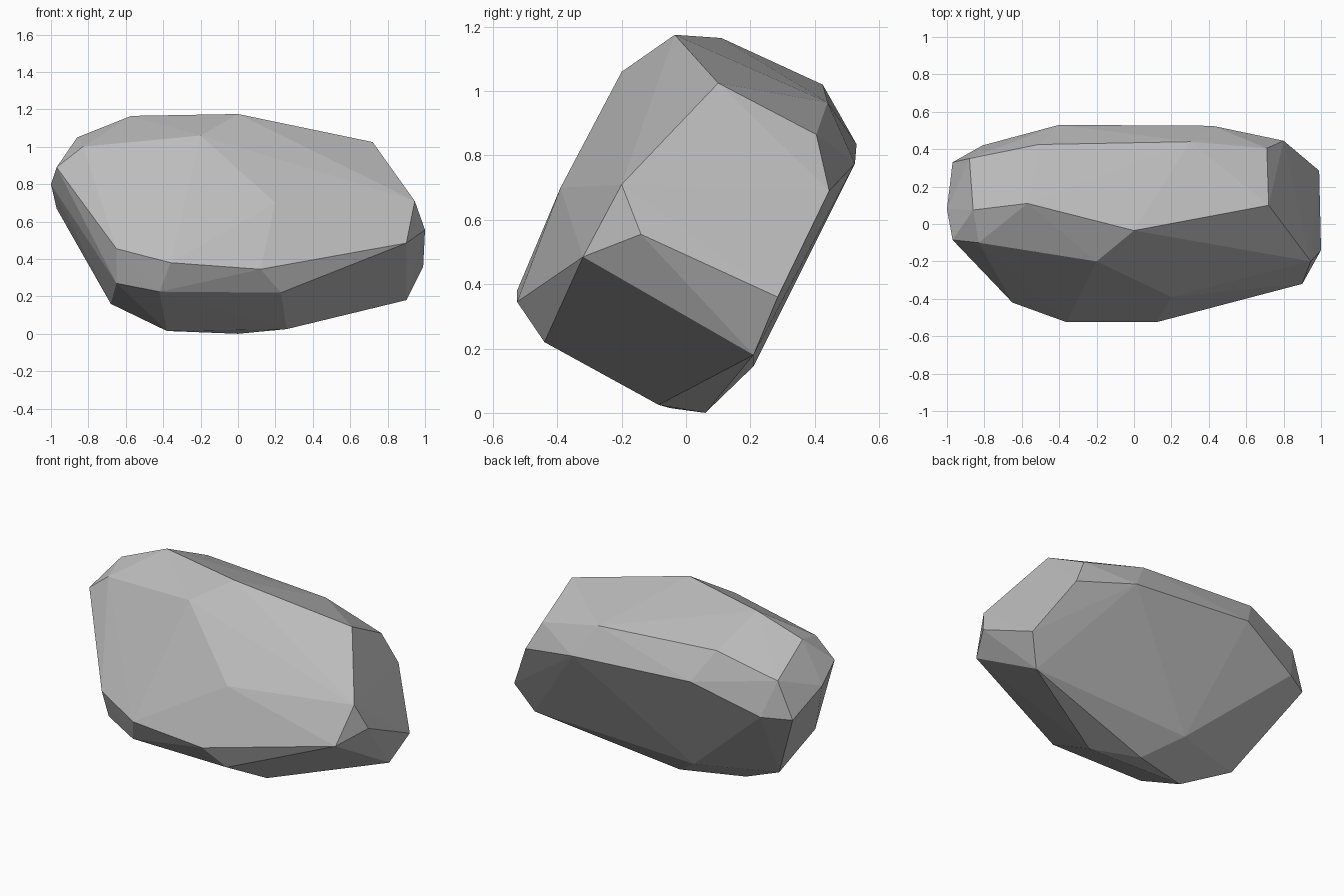
import bpy
import bmesh

default_cube = bpy.data.objects.get("Cube")
if default_cube:
    bpy.data.objects.remove(default_cube, do_unlink=True)


def make_material(name, color):
    material = bpy.data.materials.new(name)
    material.use_nodes = True
    material.diffuse_color = color
    material.node_tree.nodes["Principled BSDF"].inputs["Base Color"].default_value = color
    return material


def build_faceted_stone(name, corner_groups, material):
    """Wrap a convex flat-faced skin around corners given in hundredths."""
    bm = bmesh.new()
    for corners in corner_groups.values():
        for corner in corners:
            bm.verts.new([value / 100 for value in corner])
    hull = bmesh.ops.convex_hull(bm, input=bm.verts[:])
    unused = {v for v in hull["geom_interior"] + hull["geom_unused"]
              if isinstance(v, bmesh.types.BMVert)}
    bmesh.ops.delete(bm, geom=list(unused), context="VERTS")
    bmesh.ops.recalc_face_normals(bm, faces=bm.faces[:])
    mesh = bpy.data.meshes.new(name)
    bm.to_mesh(mesh)
    bm.free()
    mesh.materials.append(material)
    mesh.shade_flat()
    stone = bpy.data.objects.new(name, mesh)
    bpy.context.collection.objects.link(stone)
    return stone


# Chipped corners of the boulder, grouped by the region they shape
corner_groups = {
    "crest": [(-86, 7.5, 105), (-57, 11, 116.5), (0, -3.5, 117.5), (72, 10, 102.5)],
    "sloping_front": [(-83, -10, 100), (-20, -20, 106), (20, -39, 70), (94.5, -20, 71)],
    "front_ledge": [(-65, -42, 45.5), (-36, -52.5, 38), (12, -52.5, 34.5), (90, -32, 48.5)],
    "front_foot": [(-65, -35, 27), (-42, -44, 22.5), (23, -44, 22)],
    "underside": [(-68, 5, 16), (-38, -5, 1.5), (0, 6, 0), (26, -8.5, 2.5), (-20, 21, 14.5)],
    "left_end": [(100, -14, 55.5), (99, 28.5, 36), (90, 21, 18), (80, 44.5, 69)],
    "back_shoulder": [(-88, 35, 90), (-51, 42.5, 102), (30, 44, 96.5), (71, 40.5, 86.5)],
    "back_ridge": [(-81, 42, 68), (-40, 53, 83.5), (42, 52.5, 77.5)],
    "right_end": [(-97, -8.5, 89), (-100, 8, 80), (-97, 33, 67)],
}

stone_grey = make_material("stone_grey", (0.5, 0.5, 0.5, 1))
build_faceted_stone("boulder", corner_groups, stone_grey)
